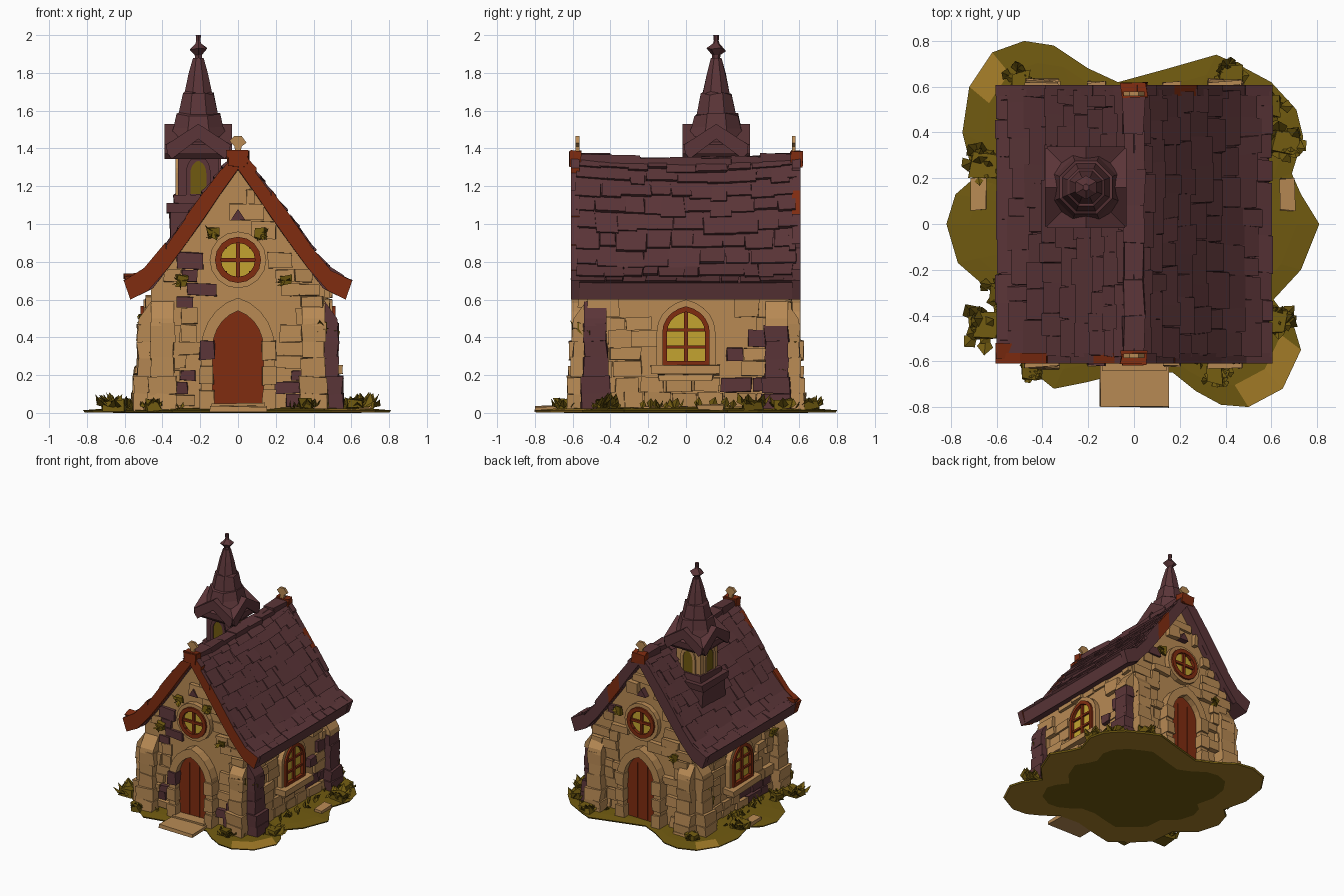
import bpy, bmesh, math, random
from mathutils import Vector, Matrix

if "Cube" in bpy.data.objects:
    bpy.data.objects.remove(bpy.data.objects["Cube"])

random.seed(4)
R = random.uniform

# ---- colours (sRGB 0-255 turned to linear) ----
def mat(name, *rgb):
    m = bpy.data.materials.new(name)
    m.diffuse_color = [((c / 255 + 0.055) / 1.055) ** 2.4 for c in rgb] + [1]
    m.use_nodes = True
    m.node_tree.nodes["Principled BSDF"].inputs["Base Color"].default_value = m.diffuse_color
    return m
TAN = mat("tan stone", 184, 138, 84)
PURPLE = mat("purple slate", 91, 53, 56)
RED = mat("red wood", 128, 44, 16)
YELLOW = mat("yellow glass", 196, 164, 48)
OLIVE = mat("olive grass", 112, 90, 16)
GOLD = mat("golden earth", 166, 126, 40)

# ---- helpers ----
def make(name, bm, mats, rot=0):
    bmesh.ops.recalc_face_normals(bm, faces=bm.faces)
    bm.transform(Matrix.Rotation(math.radians(rot), 4, 'Z'))
    me = bpy.data.meshes.new(name)
    bm.to_mesh(me)
    bm.free()
    for m in mats:
        me.materials.append(m)
    ob = bpy.data.objects.new(name, me)
    bpy.context.collection.objects.link(ob)
    return ob

def loft(bm, sections, mi=0, caps=True):
    """Join closed loops of equal length with quads."""
    vs = [[bm.verts.new(p) for p in s] for s in sections]
    n = len(vs[0])
    fs = [bm.faces.new((a[i], a[(i + 1) % n], b[(i + 1) % n], b[i]))
          for a, b in zip(vs, vs[1:]) for i in range(n)]
    if caps:
        fs += [bm.faces.new(vs[0]), bm.faces.new(vs[-1])]
    for f in fs:
        f.material_index = mi
    return fs

def block(bm, c, s, mi=0, j=0.0):
    x, y, z = c
    q = [(-1, -1), (1, -1), (1, 1), (-1, 1)]
    loft(bm, [[(x + a * s[0] / 2 + R(-j, j), y + b * s[1] / 2 + R(-j, j),
                max(.006, z + k * s[2] / 2 + R(-j, j))) for a, b in q] for k in (-1, 1)], mi)

def prism(name, pts, y0, y1, m, rot=0):
    bm = bmesh.new()
    loft(bm, [[(x, y, z) for x, z in pts] for y in (y0, y1)])
    return make(name, bm, [m], rot)

def ring(name, outer, inner, y0, y1, m, rot=0, closed=True):
    bm = bmesh.new()
    secs = [[(a[0], y0, a[1]), (a[0], y1, a[1]), (b[0], y1, b[1]), (b[0], y0, b[1])]
            for a, b in zip(outer, inner)]
    loft(bm, secs + secs[:1] if closed else secs, caps=not closed)
    bmesh.ops.remove_doubles(bm, verts=bm.verts, dist=1e-5)
    return make(name, bm, [m], rot)

def arch(w, z0, zs, zt, n=5):
    c = 0.35 * w
    t = math.acos(c / (w + c))
    left = [((c - (w + c) * math.cos(t * i / n)),
             zs + (zt - zs) * math.sin(t * i / n) / math.sin(t)) for i in range(n + 1)]
    return [(-w, z0)] + left + [(-x, z) for x, z in left[-2::-1]] + [(w, z0)]

def circle(r, z, n=16):
    return [(r * math.sin(6.28319 * i / n), z + r * math.cos(6.28319 * i / n)) for i in range(n)]

def lerp(tab, t):
    k = min(int(t * (len(tab) - 1)), len(tab) - 2)
    return Vector(tab[k]).lerp(Vector(tab[k + 1]), t * (len(tab) - 1) - k)

# ---- ground: golden outer underside and two golden rims ----
edge = [(.81, 0), (.73, .13), (.69, .22), (.74, .38), (.71, .5), (.6, .62), (.45, .7), (.36, .74),
        (.15, .68), (-.07, .62), (-.2, .68), (-.35, .78), (-.48, .8), (-.62, .75), (-.72, .6),
        (-.75, .4), (-.7, .2), (-.78, .13), (-.82, 0), (-.77, -.17), (-.62, -.3), (-.6, -.5),
        (-.5, -.6), (-.35, -.72), (-.2, -.69), (0, -.64), (.17, -.65), (.27, -.73), (.38, -.79),
        (.5, -.8), (.65, -.72), (.73, -.55), (.7, -.45), (.61, -.33), (.73, -.2)]
bm = bmesh.new()
for f in loft(bm, [[(x * s, y * s, z) for x, y in edge]
                   for s, z in ((.7, 0), (.99, .002), (1, .014), (.88, .022), (.6, .03))]):
    c = f.calc_center_median()
    rim = (c.xy - Vector((-.66, .68))).length < .15 or (c.xy - Vector((.6, -.68))).length < .17
    f.material_index = int(c.z < .0015 and f.calc_area() < .3 or rim)
make("ground", bm, [OLIVE, GOLD])

# ---- walls ----
under = [(0, 1.29), (.1, 1.15), (.2, 1.0), (.33, .82), (.45, .66), (.57, .60)]
over = [(0, 1.375), (.08, 1.29), (.17, 1.17), (.265, 1.04), (.37, .89), (.48, .755), (.59, .69)]
half = [(.46, .01), (.46, .67), (.33, .85), (0, 1.32)]
prism("walls", half + [(-x, z) for x, z in half[-2::-1]], -.53, .53, TAN)

def gable_half(z):
    for a, b in zip(under, under[1:]):
        if b[1] <= z <= a[1]:
            return min(.455, a[0] + (b[0] - a[0]) * (a[1] - z) / (a[1] - b[1]) + .02)
    return .455 if z < .7 else 0

# purple stone patches as (u0, u1, z0, z1) for each wall
patches = {0: [(-.34, -.18, .57, .86), (-.38, -.2, .08, .21), (.2, .36, .06, .25)],
           90: [(.12, .4, .13, .22), (.12, .26, .13, .34), (.4, .5, .1, .47)],
           180: [(-.3, -.14, .82, 1.0)],
           270: [(.05, .4, .04, .19)]}
for rot, d in ((0, .53), (90, .46), (180, .53), (270, .46)):
    bm = bmesh.new()
    z = .03
    gable = rot % 180 == 0
    while z < (1.18 if gable else .62):
        h = R(.06, .1)
        lim = gable_half(z + h) if gable else .52
        u = -lim
        while u < lim - .03:
            w = min(R(.08, .19), lim - u)
            c, zc = u + w / 2, z + h / 2
            if gable:
                hole = (abs(c) < .16 + w / 2 and z < .58) or math.hypot(c, zc - .81) < .14 + w / 2
            else:
                hole = abs(c) < .13 + w / 2 and .18 < zc < .62
            dark = any(a < c < b and e < zc < g for a, b, e, g in patches[rot])
            if not hole and (dark or R(0, 1) < .8):
                t = R(.012, .04)
                block(bm, (c, -d - t / 2 + .01, zc), (w - .008, t + .02, h - .006), int(dark), .006)
            u += w
        z += h
    make("wall_stones", bm, [TAN, PURPLE], rot)

# ---- corner buttresses: stacked stones under a sloping cap ----
for rot, d, u0 in ((0, .53, .4), (90, .46, .48), (180, .53, .4), (270, .46, .48)):
    for s in (-1, 1):
        bm = bmesh.new()
        slate = int(rot == 90)
        for z0, z1, out, w in ((.01, .1, .1, .15), (.1, .19, .095, .145), (.19, .29, .075, .125),
                               (.29, .38, .07, .12), (.38, .47, .072, .125)):
            block(bm, (s * u0, -d - out / 2 + .01, (z0 + z1) / 2), (w, out + .02, z1 - z0 + .004),
                  slate, .008)
        loft(bm, [[(s * u0 + k * .06, -d - a, b) for a, b in ((-.01, .46), (.072, .46), (.065, .5), (0, .59))]
                  for k in (-1, 1)], slate if s < 0 else 0)
        make("buttress", bm, [TAN, PURPLE], rot)

# ---- doors, round windows and gable vents (front and back) ----
for rot in (0, 180):
    prism("door", arch(.145, .02, .34, .55), -.555, -.5, RED, rot)
    ring("door_arch", arch(.195, .01, .34, .61), arch(.135, .01, .34, .54), -.605, -.5, TAN, rot, False)
    bm = bmesh.new()
    for x in (-.045, .045):
        block(bm, (x, -.556, .25), (.006, .006, .44))
    for x in (-.165, .165):
        for zz in (.07, .2, .33):
            block(bm, (x, -.575, zz), (.075, .09, .1), 2 if rot == 0 and x < 0 and zz > .3 else 1, .006)
    make("door_details", bm, [RED, TAN, PURPLE], rot)
    ring("round_window_surround", circle(.15, .81), circle(.115, .81), -.57, -.5, TAN, rot)
    ring("round_window_frame", circle(.122, .81), circle(.09, .81), -.585, -.5, RED, rot)
    prism("round_window_glass", circle(.1, .81), -.56, -.5, YELLOW, rot)
    bm = bmesh.new()
    block(bm, (0, -.565, .81), (.02, .02, .19))
    block(bm, (0, -.565, .81), (.19, .02, .02))
    for sx in (-1, 1):
        for sz in (-1, 1):
            block(bm, (sx * .072, -.565, .81 + sz * .072), (.025, .02, .025))
    make("round_window_bars", bm, [RED], rot)
    prism("gable_vent", [(-.04, 1.02), (.04, 1.02), (0, 1.08)], -.575, -.5, PURPLE, rot)

# ---- side windows ----
for rot in (90, 270):
    ring("window_surround", arch(.155, .24, .43, .6), arch(.12, .24, .43, .56), -.5, -.44, TAN, rot, False)
    ring("window_frame", arch(.125, .25, .43, .565), arch(.1, .275, .43, .535), -.515, -.44, RED, rot)
    prism("window_glass", arch(.11, .26, .43, .55), -.49, -.44, YELLOW, rot)
    bm = bmesh.new()
    block(bm, (0, -.495, .4), (.02, .02, .29))
    for zz in (.35, .44):
        block(bm, (0, -.495, zz), (.21, .02, .016))
    make("window_bars", bm, [RED], rot)
    bm = bmesh.new()
    block(bm, (0, -.5, .225), (.37, .1, .05), 0, .008)
    block(bm, (0, -.48, .185), (.28, .06, .04), 0, .008)
    make("window_sill", bm, [TAN], rot)

# ---- roof slab, sagging in the middle ----
def sag(y, z):
    return z - .03 * max(0, 1 - (y / .58) ** 2) * (z - .6) / .78

bm = bmesh.new()
for s in (-1, 1):
    loft(bm, [[(s * x, y, sag(y, z)) for x, z in over + under[::-1]]
              for y in (-.57, -.38, -.19, 0, .19, .38, .57)])
make("roof", bm, [PURPLE])

# ---- roof shingles ----
bm = bmesh.new()
for s in (-1, 1):
    for row in range(9):
        y = -.58
        while y < .56:
            w = min(R(.07, .17), .585 - y)
            t0, t1 = row / 9, min(1, (row + 1.25) / 9 + R(-.03, .02))
            secs = []
            for t, lift in ((t0, .002), (t1, R(.012, .024))):
                p = lerp(over, t)
                n = Vector((.78, .62))
                q = [p - n * .02, p + n * lift]
                secs.append([(s * q[i].x, yy + R(-.008, .008), sag(yy, q[i].y))
                             for i, yy in ((0, y), (0, y + w), (1, y + w), (1, y))])
            loft(bm, secs)
            y += w
make("roof_shingles", bm, [PURPLE])

# ---- ridge cap ----
bm = bmesh.new()
for i in range(7):
    y = -.48 + i * .16
    block(bm, (0, y, sag(y, 1.355)), (.09, .165, .05), 0, .008)
make("ridge_cap", bm, [PURPLE])

# ---- verge boards: red at the front with some slate tops, mostly slate at the back ----
bm = bmesh.new()
for y, s in ((-.585, -1), (-.585, 1), (.585, -1), (.585, 1)):
    for k in range(6):
        j = R(0, .014)
        pts = [lerp(over, k / 6) + Vector((j, j)), lerp(over, (k + 1.05) / 6) + Vector((j, j)) if k < 5
               else Vector((.605, .7)), lerp(under, min(1, (k + 1.05) / 6)), lerp(under, k / 6)]
        red = y < 0 or (s > 0 and k == 2)
        fs = loft(bm, [[(s * p.x, yy, p.y) for p in pts] for yy in (y - .025, y + .022)], int(red))
        if y < 0 and not (s < 0 and k in (1, 4, 5)):
            fs[0].material_index = 0
        if y < 0 and s > 0 and k == 5:
            fs[1].material_index = 0
    if y < 0 and s < 0:   # red corner tile on the front left eave
        block(bm, (-.53, -.56, .715), (.14, .06, .03), 1, .01)
    block(bm, (0, y, 1.345), (.11, .055, .08), 1, .008)
make("verge_boards", bm, [PURPLE, RED])
shape = [(-.015, 1.37), (.015, 1.37), (.018, 1.41), (.045, 1.43), (.02, 1.465), (-.02, 1.465), (-.045, 1.44), (-.018, 1.41)]
for y in (-.575, .57):
    prism("ridge_finial", shape, y - .01, y + .01, TAN)

# ---- bell tower ----
TX, TY = -.21, .16
bm = bmesh.new()
for z, h, w in ((.97, .22, .3), (1.085, .05, .33), (1.13, .05, .26)):
    block(bm, (TX, TY, z), (w, w, h), 0, .008)
make("tower_base", bm, [PURPLE])
bm = bmesh.new()
block(bm, (TX, TY, 1.27), (.215, .215, .36))
bmesh.ops.recalc_face_normals(bm, faces=bm.faces)
for f in bm.faces:
    f.material_index = int(f.normal.x < -.5 or f.normal.y > .5)
make("tower_shaft", bm, [PURPLE, TAN])
for rot in (0, 90, 180, 270):
    parts = [prism("tower_window", arch(.045, 1.16, 1.27, 1.34), -.113, -.09, OLIVE, rot),
             ring("tower_window_arch", arch(.065, 1.15, 1.27, 1.37), arch(.042, 1.15, 1.27, 1.335),
                  -.12, -.09, PURPLE if rot < 180 else TAN, rot, False),
             prism("spire_gable", [(-.165, 1.375), (-.14, 1.345), (0, 1.45), (.14, 1.345), (.165, 1.375),
                                   (.17, 1.42), (0, 1.53), (-.17, 1.42)], -.178, 0, PURPLE, rot)]
    for p in parts:
        p.data.transform(Matrix.Translation((TX, TY, 0)))

# ---- spire and finial ----
def stack(name, levels, n):
    bm = bmesh.new()
    loft(bm, [[(TX + r * math.cos(6.28319 * (i + .5) / n), TY + r * math.sin(6.28319 * (i + .5) / n),
                z + (R(-.01, .01) if r > .05 else 0)) for i in range(n)] for z, r in levels])
    make(name, bm, [PURPLE])
stack("spire", [(1.42, .16), (1.46, .165), (1.51, .142), (1.58, .125), (1.585, .112), (1.69, .088),
                (1.695, .077), (1.79, .055), (1.88, .03)], 8)
stack("spire_finial", [(1.86, .02), (1.895, .022), (1.925, .052), (1.955, .018), (1.97, .013), (2.0, .016)], 6)

# ---- doorstep and loose stones ----
bm = bmesh.new()
block(bm, (0, -.69, .02), (.3, .22, .03), 0, .005)
block(bm, (0, -.59, .03), (.28, .1, .04), 0, .004)
for x, y, w, d in ((.67, .13, .065, .14), (-.68, .13, .065, .14), (-.4, .61, .15, .05), (.4, .61, .15, .05)):
    block(bm, (x, y, .03), (w, d, .03), 0, .005)
make("doorstep_and_stones", bm, [TAN])

# ---- bushes, grass and ivy from folded leaves ----
def leaf(bm, p, d, size):
    p, d = Vector(p), Vector(d).normalized()
    side = d.cross(Vector((0, 0, 1)) if abs(d.z) < .9 else Vector((1, 0, 0))).normalized() * size * .35
    n = side.cross(d).normalized() * size * .15
    v = [bm.verts.new(q) for q in (p, p + d * size * .5 + side - n, p + d * size, p + d * size * .5 - side - n)]
    bm.faces.new((v[0], v[1], v[2]))
    bm.faces.new((v[0], v[2], v[3]))

bm = bmesh.new()
for x, y, s in ((.42, .66, .09), (-.66, .26, .11), (-.66, -.45, .11), (.66, .36, .1), (.62, -.43, .1),
                (-.6, -.3, .07), (.6, .52, .08), (-.45, -.64, .07), (.36, -.66, .07), (-.5, .63, .07)):
    block(bm, (x, y, .04), (s, s, .05), 0, .015)
    for i in range(16):
        a = R(0, 6.28)
        leaf(bm, (x + R(-.04, .04), y + R(-.04, .04), .025), (math.cos(a), math.sin(a), R(.4, 1.5)), s * R(.7, 1.1))
for i in range(90):
    u, s = R(-.55, .55), random.choice((-1, 1))
    p = (u, s * R(.57, .62), .02) if i % 2 and abs(u) > .2 else (s * R(.5, .58), u, .02)
    leaf(bm, p, (R(-.7, .7), R(-.7, .7), 1), R(.035, .07))
make("bushes_and_grass", bm, [OLIVE])
for rot, d, spots in ((0, .565, ((.25, .7), (.12, .95), (-.3, .7), (-.13, .96), (.44, .45), (-.43, .3))),
                      (90, .5, ((-.5, .45), (.5, .25))), (180, .565, ((.3, .6), (-.2, .85), (-.42, .4))),
                      (270, .5, ((-.46, .4), (.4, .5), (-.42, .25)))):
    bm = bmesh.new()
    for u, z in spots:
        block(bm, (u, -d, z), (.055, .03, .055), 0, .013)
        for i in range(4):
            leaf(bm, (u, -d - .01, z), (R(-1, 1), R(-.4, 0), R(-1, .6)), R(.04, .06))
    make("ivy", bm, [OLIVE], rot)
